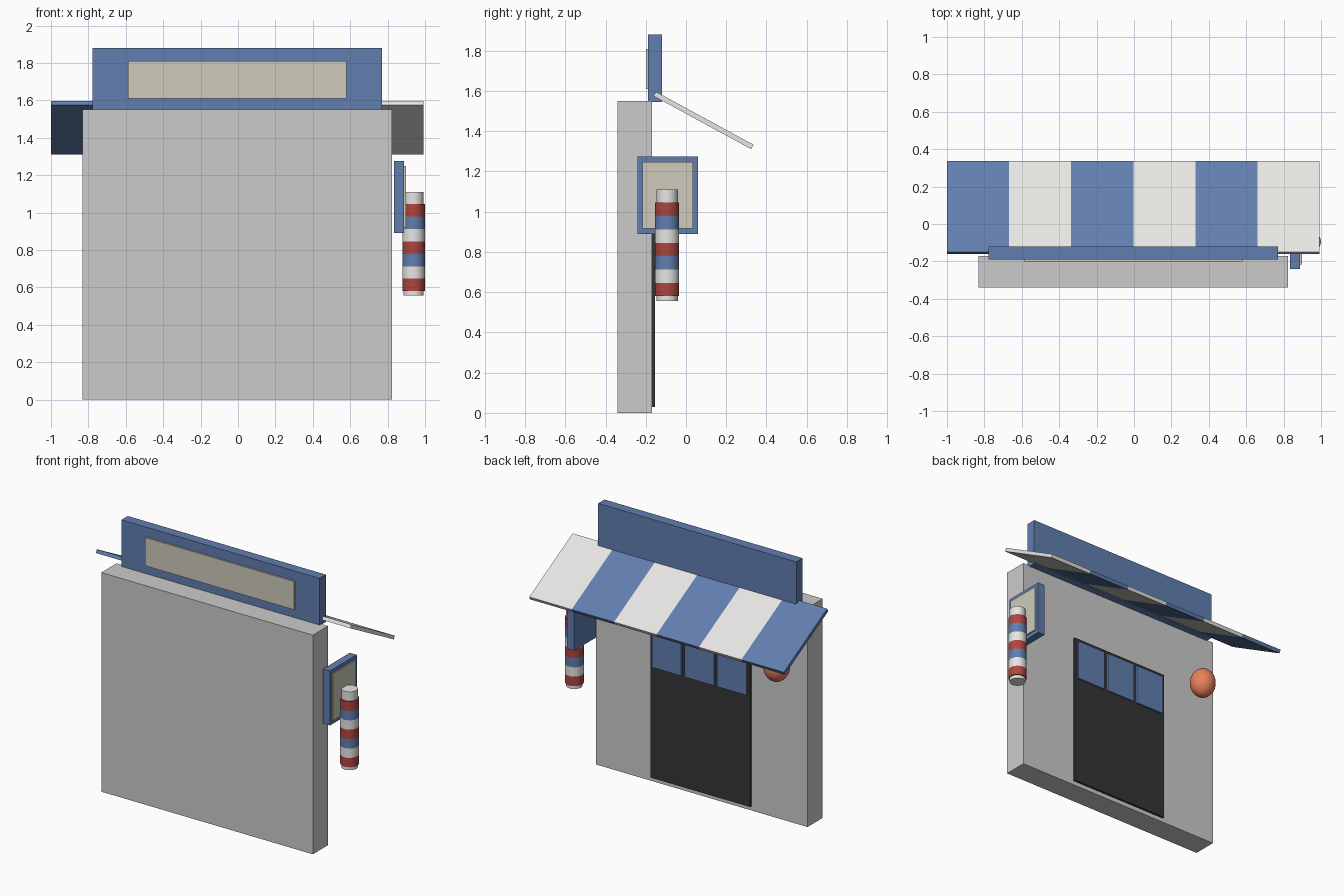
import bpy
import math
from mathutils import Vector

if "Cube" in bpy.data.objects:
    bpy.data.objects.remove(bpy.data.objects["Cube"])

CX = -0.004  # centre line of the storefront


def material(name, r, g, b):
    m = bpy.data.materials.new(name)
    m.diffuse_color = (r, g, b, 1)
    m.use_nodes = True
    m.node_tree.nodes["Principled BSDF"].inputs["Base Color"].default_value = m.diffuse_color
    return m


blue = material("blue", 0.12, 0.21, 0.43)
white = material("white", 0.8, 0.79, 0.77)
red = material("red", 0.42, 0.06, 0.05)
cream = material("cream", 0.62, 0.60, 0.50)
dark = material("dark", 0.035, 0.035, 0.04)
orange = material("orange", 0.80, 0.22, 0.10)


def finish(name, mat):
    ob = bpy.context.object
    ob.name = name
    if mat:
        ob.data.materials.append(mat)
    return ob


def box(name, lo, hi, mat=None):
    lo, hi = Vector(lo), Vector(hi)
    bpy.ops.mesh.primitive_cube_add(size=1, location=(lo + hi) / 2)
    bpy.context.object.scale = hi - lo
    bpy.ops.object.transform_apply(location=False, rotation=False, scale=True)
    return finish(name, mat)


def cylinder(name, x, y, z0, z1, r, mat):
    bpy.ops.mesh.primitive_cylinder_add(vertices=32, radius=r, depth=z1 - z0,
                                        location=(x, y, (z0 + z1) / 2))
    bpy.ops.object.shade_smooth_by_angle()
    return finish(name, mat)


# Wall slab
box("wall", (CX - 0.828, -0.34, 0), (CX + 0.828, -0.17, 1.55))

# Roof sign with inset-coloured panel
box("roof_sign", (CX - 0.775, -0.19, 1.545), (CX + 0.775, -0.12, 1.88), blue)
box("roof_sign_panel", (CX - 0.583, -0.20, 1.61), (CX + 0.583, -0.185, 1.81), cream)

# Sloped awning in six alternating stripes
AW = 1.992 / 6
top, end = Vector((0, -0.1555, 1.586)), Vector((0, 0.33, 1.322))
slope = end - top
mid = (top + end) / 2
for i in range(6):
    strip = box(f"awning_stripe_{i + 1}", (-AW / 2, -slope.length / 2, -0.0125),
                (AW / 2, slope.length / 2, 0.0125), white if i % 2 else blue)
    strip.location = (CX + (i - 2.5) * AW, mid.y, mid.z)
    strip.rotation_euler.x = math.atan2(slope.z, slope.y)

# Door with three window panes
box("door", (CX - 0.39, -0.175, 0.03), (CX + 0.39, -0.155, 1.13), dark)
for i in (-1, 0, 1):
    x = CX + i * 0.255
    box(f"door_pane_{i + 2}", (x - 0.114, -0.16, 0.82), (x + 0.114, -0.142, 1.105), blue)

# Side sign
box("side_sign", (0.833, -0.24, 0.89), (0.888, 0.06, 1.275), blue)
box("side_sign_panel", (0.88, -0.217, 0.917), (0.897, 0.036, 1.248), cream)

# Striped pole
PX, PY = 0.939, -0.094
cylinder("pole_core", PX, PY, 0.556, 1.11, 0.053, white)
BH = 0.465 / 7
for i in range(7):
    z = 0.58 + i * BH
    cylinder(f"pole_band_{i + 1}", PX, PY, z, z + BH, 0.06, (red, white, blue)[i % 3])

# Hanging lantern
bpy.ops.mesh.primitive_uv_sphere_add(segments=32, ring_count=16, radius=1,
                                     location=(-0.66, -0.07, 1.13))
bpy.context.object.scale = (0.087, 0.087, 0.104)
bpy.ops.object.transform_apply(location=False, rotation=False, scale=True)
bpy.ops.object.shade_smooth_by_angle()
finish("lantern", orange)
